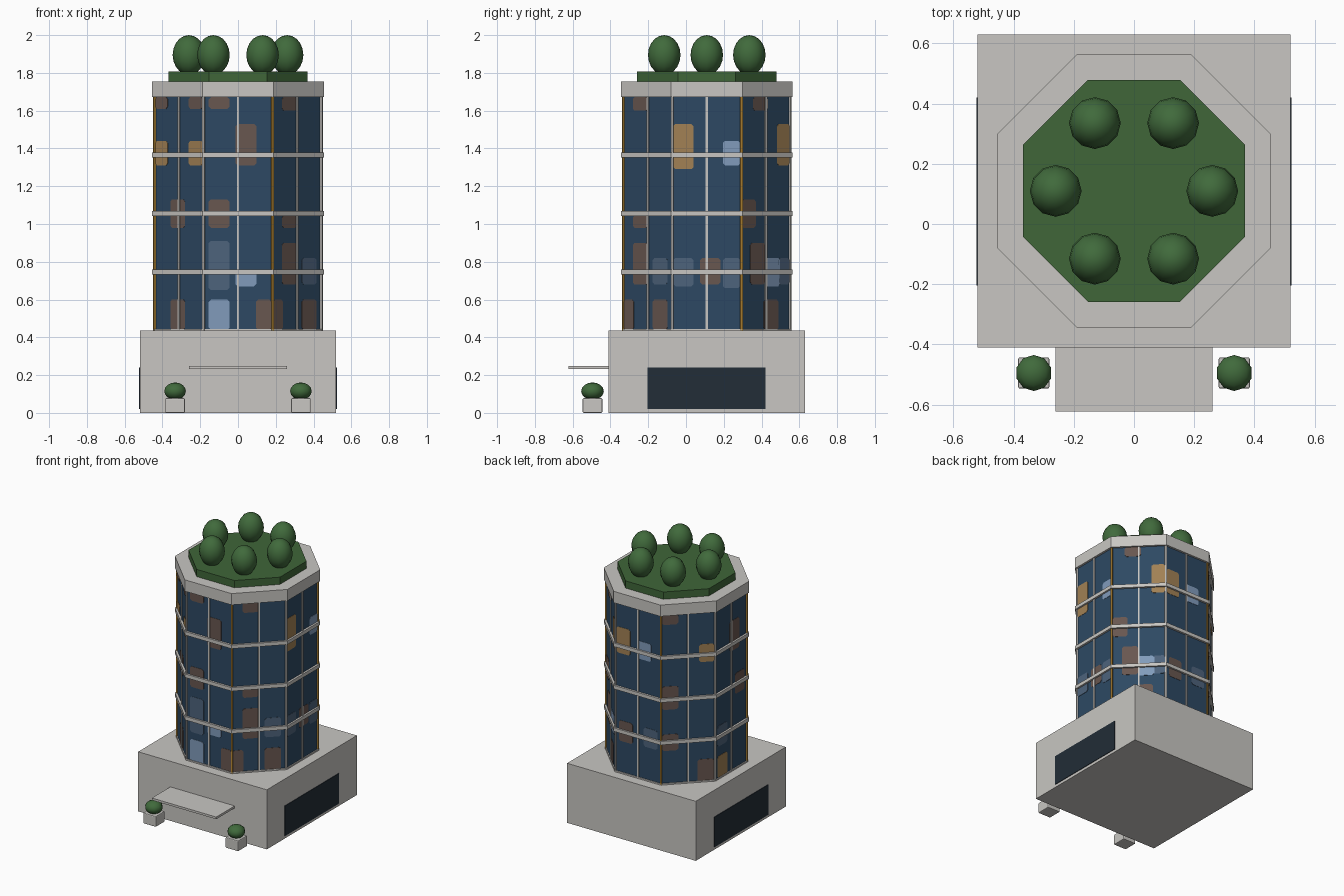
import bpy, bmesh, math
from mathutils import Matrix, Vector

if "Cube" in bpy.data.objects:
    bpy.data.objects.remove(bpy.data.objects["Cube"])

CY = 0.11            # centre of the tower in y
GLASS = 0.44         # distance from tower axis to the glass faces
RATIO = math.tan(math.pi / 8)


def material(name, r, g, b):
    m = bpy.data.materials.new(name)
    m.diffuse_color = (r, g, b, 1)
    m.use_nodes = True
    m.node_tree.nodes["Principled BSDF"].inputs["Base Color"].default_value = m.diffuse_color
    return m


CONCRETE = material("concrete", 0.58, 0.565, 0.54)
WINDOW = material("blue glass", 0.026, 0.066, 0.125)
DARK = material("dark glass", 0.016, 0.026, 0.038)
GOLD = material("gold", 0.48, 0.25, 0.035)
LEAF = material("leaf green", 0.052, 0.145, 0.045)
LAWN = material("lawn green", 0.05, 0.133, 0.04)
BROWN = material("brown interior", 0.14, 0.095, 0.08)
TAN = material("warm lit interior", 0.36, 0.22, 0.09)
PALE = material("pale blue interior", 0.22, 0.33, 0.5)
GREY = material("grey blue interior", 0.075, 0.125, 0.2)


def finish(name, bm, mat, smooth=False):
    bmesh.ops.recalc_face_normals(bm, faces=bm.faces)
    me = bpy.data.meshes.new(name)
    bm.to_mesh(me)
    bm.free()
    me.materials.append(mat)
    if smooth:
        for p in me.polygons:
            p.use_smooth = True
    ob = bpy.data.objects.new(name, me)
    bpy.context.collection.objects.link(ob)
    return ob


def add_box(bm, centre, size, angle=0):
    mat = (Matrix.Translation(centre) @ Matrix.Rotation(angle, 4, 'Z')
           @ Matrix.Diagonal((*size, 1)))
    bmesh.ops.create_cube(bm, size=1, matrix=mat)


def box(name, lo, hi, mat):
    bm = bmesh.new()
    lo, hi = Vector(lo), Vector(hi)
    add_box(bm, (lo + hi) / 2, hi - lo)
    return finish(name, bm, mat)


def octagon(name, apothem, z0, z1, mat):
    bm = bmesh.new()
    r = apothem / math.cos(math.pi / 8)
    m = (Matrix.Translation((0, CY, (z0 + z1) / 2))
         @ Matrix.Rotation(math.pi / 8, 4, 'Z'))
    bmesh.ops.create_cone(bm, cap_ends=True, segments=8, radius1=r, radius2=r,
                          depth=z1 - z0, matrix=m)
    # turn so that one face looks straight ahead
    first = max(bm.verts, key=lambda v: v.co.x)
    a = math.atan2(first.co.y - CY, first.co.x)
    turn = math.pi / 8 - (a % (math.pi / 4))
    bmesh.ops.rotate(bm, verts=bm.verts, cent=(0, CY, 0),
                     matrix=Matrix.Rotation(turn, 3, 'Z'))
    return finish(name, bm, mat)


def ball(name, centre, rx, rz, mat, seg, rings):
    bm = bmesh.new()
    m = Matrix.Translation(centre) @ Matrix.Diagonal((rx, rx, rz, 1))
    bmesh.ops.create_uvsphere(bm, u_segments=seg, v_segments=rings, radius=1, matrix=m)
    return finish(name, bm, mat, True)


# Podium with dark side windows and entrance canopy
box("podium", (-0.52, -0.41, 0), (0.52, 0.63, 0.435), CONCRETE)
for side, n in ((-1, "left"), (1, "right")):
    xs = sorted((side * 0.518, side * 0.524))
    box(n + "_podium_window", (xs[0], -0.205, 0.02), (xs[1], 0.42, 0.24), DARK)
box("canopy", (-0.26, -0.623, 0.232), (0.26, -0.405, 0.248), CONCRETE)

# Planters with bushes beside the entrance
for side, n in ((-1, "left"), (1, "right")):
    x = side * 0.333
    pot = box(n + "_planter", (x - 0.052, -0.547, 0), (x + 0.052, -0.443, 0.078), CONCRETE)
    bev = pot.modifiers.new("soft_edges", 'BEVEL')
    bev.width, bev.segments = 0.006, 2
    ball(n + "_bush", (x, -0.495, 0.115), 0.06, 0.046, LEAF, 10, 8)

# Tower glass, floor bands and roof slab
octagon("tower_glass", GLASS, 0.435, 1.68, WINDOW)
octagon("base_trim", 0.447, 0.43, 0.445, CONCRETE)
for i in range(1, 4):
    z = 0.435 + 0.31 * i
    octagon("floor_band_%d" % i, 0.455, z - 0.013, z + 0.013, CONCRETE)
octagon("roof_slab", 0.455, 1.672, 1.755, CONCRETE)
octagon("roof_lawn", 0.369, 1.755, 1.808, LAWN)

# Vertical mullions: face centres and corners, every second corner gold
grey, gold = bmesh.new(), bmesh.new()
for f in range(8):
    a = math.radians(-90 + 45 * f)
    for ang, r, odd in ((a, GLASS, False),
                        (a + math.pi / 8, GLASS / math.cos(math.pi / 8), f % 2 == 0)):
        add_box(gold if odd else grey,
                (r * math.cos(ang), CY + r * math.sin(ang), 1.055),
                (0.014, 0.012, 1.24), ang)
finish("mullions", grey, CONCRETE)
finish("gold_corner_mullions", gold, GOLD)

# Rooms seen through the glass: (offset along face, bottom, top, colour)
B, T, P, G = BROWN, TAN, PALE, GREY
rooms = [
    [(-.1, 1.61, 1.672, B), (.042, 1.31, 1.53, B), (-.1, .98, 1.13, B), (-.1, .65, .91, G),
     (-.1, .44, .6, P), (.042, .67, .745, P), (.15, .44, .6, B)],
    [(-.057, 1.6, 1.672, B), (-.057, .98, 1.045, B), (-.057, .68, .9, B),
     (.092, .68, .82, G), (.092, .44, .6, B), (-.16, .44, .6, B)],
    [(-.125, 1.29, 1.53, T), (.14, 1.31, 1.44, P), (-.125, .67, .82, G),
     (.018, .68, .82, B), (.14, .66, .82, G)],
    [(-.04, 1.6, 1.672, B), (.14, 1.31, 1.53, T), (-.13, .98, 1.13, B), (-.06, .68, .9, B),
     (.05, .67, .82, P), (.15, .68, .82, G), (.04, .44, .6, B)],
    [(.05, 1.31, 1.44, P), (-.12, 1.31, 1.5, T), (.1, .68, .82, G), (-.1, .67, .82, B)],
    [(-.12, 1.6, 1.672, B), (.13, 1.31, 1.44, T), (-.12, .98, 1.15, B),
     (-.12, .68, .8, B), (.12, .44, .6, B)],
    [(.04, 1.31, 1.53, B), (-.1, .67, .82, G), (.1, .98, 1.13, B), (-.1, .44, .6, T)],
    [(-.14, 1.61, 1.672, B), (.127, 1.61, 1.672, B), (-.14, 1.31, 1.44, T),
     (.127, 1.31, 1.44, T), (-.01, .98, 1.13, B), (-.01, .44, .6, B)],
]
half = GLASS * RATIO - 0.004
plates = {m: bmesh.new() for m in (B, T, P, G)}
for f, spots in enumerate(rooms):
    a = math.radians(-90 + 45 * f)
    out = Vector((math.cos(a), math.sin(a), 0))
    along = Vector((-math.sin(a), math.cos(a), 0))
    for s, z0, z1, m in spots:
        s0, s1 = max(s - 0.055, -half), min(s + 0.055, half)
        c = 0.012    # clipped corners
        outline = [(s0 + c, z0), (s1 - c, z0), (s1, z0 + c), (s1, z1 - c),
                   (s1 - c, z1), (s0 + c, z1), (s0, z1 - c), (s0, z0 + c)]
        bm = plates[m]
        base = Vector((0, CY, 0)) + out * (GLASS - 0.001)
        face = bm.faces.new([bm.verts.new(base + along * u + Vector((0, 0, z)))
                             for u, z in outline])
        ext = bmesh.ops.extrude_face_region(bm, geom=[face])
        bmesh.ops.translate(bm, vec=out * 0.003,
                            verts=[v for v in ext["geom"] if isinstance(v, bmesh.types.BMVert)])
for m, bm in plates.items():
    finish(m.name.replace(" ", "_") + "_plates", bm, m)

# Ring of six roof trees
for i in range(6):
    t = i * math.pi / 3
    ball("roof_tree_%d" % (i + 1), (0.26 * math.cos(t), CY + 0.26 * math.sin(t), 1.895),
         0.086, 0.105, LEAF, 12, 10)
